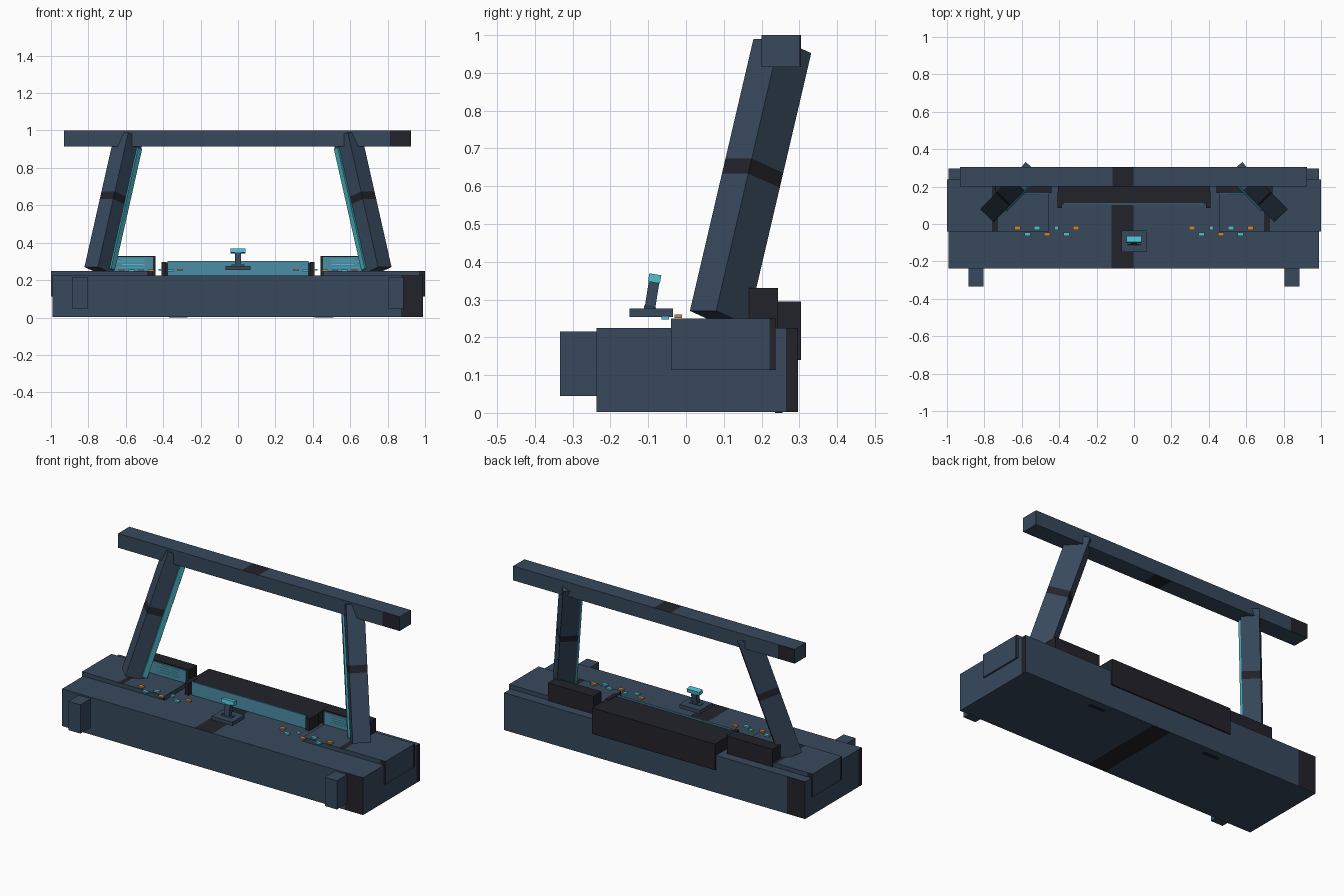
import bpy
import bmesh
from math import radians, cos, sin
from mathutils import Matrix, Vector

if "Cube" in bpy.data.objects:
    bpy.data.objects.remove(bpy.data.objects["Cube"])


def material(name, rgb):
    mat = bpy.data.materials.new(name)
    mat.use_nodes = True
    mat.diffuse_color = (*rgb, 1)
    mat.node_tree.nodes["Principled BSDF"].inputs["Base Color"].default_value = (*rgb, 1)
    return mat


SLATE = material("slate blue", (0.038, 0.066, 0.108))
DARK = material("near black", (0.016, 0.016, 0.024))
SCREEN = material("screen blue", (0.07, 0.27, 0.38))
TEAL = material("teal light", (0.055, 0.38, 0.45))
CYAN = material("bright cyan", (0.08, 0.53, 0.65))
ORANGE = material("orange", (0.60, 0.25, 0.05))


def wall_band(n, c):
    """Dark panel at one end of each wall and off-centre on top and bottom."""
    if abs(n.z) > 0.5:
        return 0.44 < c.x < 0.5 if n.z > 0 else 0.5 < c.x < 0.56
    if abs(n.y) > 0.5:
        return c.x > 0.94 if n.y < 0 else c.x < 0.06
    return c.y > 0.94 if n.x > 0 else c.y < 0.06


def leg_band(n, c):
    return 0.505 < c.z < 0.56


WALL_CUTS = [("x", f) for f in (0.06, 0.44, 0.5, 0.56, 0.94)] + [("y", 0.06), ("y", 0.94)]
LEG_CUTS = [("z", 0.505), ("z", 0.56)]
AXES = {"x": Vector((1, 0, 0)), "y": Vector((0, 1, 0)), "z": Vector((0, 0, 1))}


def box(name, x, y, z, mat, frame=None, cuts=(), band=None):
    """Box between paired limits, optionally cut and banded in dark."""
    bm = bmesh.new()
    bmesh.ops.create_cube(bm, size=1, matrix=Matrix.Translation((0.5, 0.5, 0.5)))
    for axis, f in cuts:
        bmesh.ops.bisect_plane(bm, geom=bm.verts[:] + bm.edges[:] + bm.faces[:],
                               plane_co=AXES[axis] * f, plane_no=AXES[axis])
    bm.normal_update()
    if band:
        for face in bm.faces:
            face.material_index = int(band(face.normal, face.calc_center_median()))
    lo = Vector((x[0], y[0], z[0]))
    size = Vector((x[1], y[1], z[1])) - lo
    bm.transform((frame or Matrix()) @ Matrix.Translation(lo) @ Matrix.Diagonal((*size, 1)))
    bmesh.ops.recalc_face_normals(bm, faces=bm.faces[:])
    mesh = bpy.data.meshes.new(name)
    bm.to_mesh(mesh)
    bm.free()
    mesh.materials.append(mat)
    if band:
        mesh.materials.append(DARK)
    obj = bpy.data.objects.new(name, mesh)
    bpy.context.collection.objects.link(obj)
    return obj


def span(side, a, b):
    return sorted((side * a, side * b))


# Main body and top beam
box("base", (-0.993, 0.99), (-0.237, 0.297), (0.003, 0.225), SLATE, cuts=WALL_CUTS, band=wall_band)
box("top_beam", (-0.93, 0.925), (0.2, 0.305), (0.915, 1.0), SLATE, cuts=WALL_CUTS, band=wall_band)
for i, x in enumerate((0.46, -0.32)):
    box(f"bottom_slot_{i}", (x - 0.05, x + 0.05), (0.235, 0.255), (0, 0.006), DARK)

# Centre monitor
box("centre_housing", (-0.405, 0.405), (0.11, 0.305), (0.14, 0.295), DARK)
box("centre_screen", (-0.378, 0.378), (0.101, 0.11), (0.225, 0.303), SCREEN)

# Centre lever on its plate
box("lever_plate", (-0.068, 0.068), (-0.15, -0.035), (0.254, 0.276), SLATE)
tilt = Matrix.Translation((0, -0.096, 0.274)) @ Matrix.Rotation(radians(-9), 4, "X")
box("lever_foot", (-0.035, 0.035), (-0.016, 0.016), (0, 0.008), SLATE, tilt)
box("lever_post", (-0.017, 0.017), (-0.014, 0.014), (0, 0.075), SLATE, tilt)
box("lever_grip", (-0.041, 0.041), (-0.016, 0.016), (0.072, 0.094), CYAN, tilt)

for side, label in ((-1, "right"), (1, "left")):
    # Raised deck and front bumper
    box(f"deck_{label}", span(side, 0.455, 1.0), (-0.04, 0.237), (0.113, 0.25),
        SLATE, cuts=WALL_CUTS, band=wall_band)
    box(f"bumper_{label}", span(side, 0.805, 0.885), (-0.333, -0.23), (0.045, 0.216), SLATE)

    # Monitors
    box(f"centre_cheek_{label}", span(side, 0.385, 0.41), (0.085, 0.175), (0.225, 0.297), DARK)
    box(f"side_housing_{label}", span(side, 0.44, 0.74), (0.167, 0.243), (0.225, 0.33), DARK)
    box(f"side_screen_{label}", span(side, 0.455, 0.725), (0.16, 0.168), (0.25, 0.324), SCREEN)
    for i in range(4):
        z = 0.268 + 0.014 * i
        end = 0.65 - 0.03 * (i % 2)
        box(f"screen_line_{label}_{i}", span(side, 0.5, end), (0.158, 0.161), (z, z + 0.003), CYAN)

    # Leaning leg, with a light strip along its inner edge
    turn, lean = radians(46), radians(18)
    inward = Vector((-side * cos(turn), sin(turn), 0))
    across = Vector((-side * sin(turn), -cos(turn), 0))
    up = Vector((0, 0, 1))
    wide = inward * cos(lean) - up * sin(lean)
    along = inward * sin(lean) + up * cos(lean)
    frame = Matrix((wide, across, along)).transposed().to_4x4()
    frame.translation = (side * 0.785, 0.045, 0.27)
    box(f"leg_{label}", (0, 0.122), (-0.05, 0.05), (0, 0.757), SLATE, frame, LEG_CUTS, leg_band)
    box(f"light_strip_{label}", (0.088, 0.118), (0.049, 0.061), (0.02, 0.70), TEAL, frame)

    # Zigzag row of buttons
    for i in range(7):
        x = side * (0.31 + 0.052 * i)
        y, z = (-0.055, 0.247) if i % 2 else (-0.021, 0.251)
        mat = CYAN if i % 3 else ORANGE
        w = 0.011 if i == 2 else 0.016
        box(f"button_{label}_{i}", (x - w, x + w), (y - 0.01, y + 0.01), (z, z + 0.009), mat)
